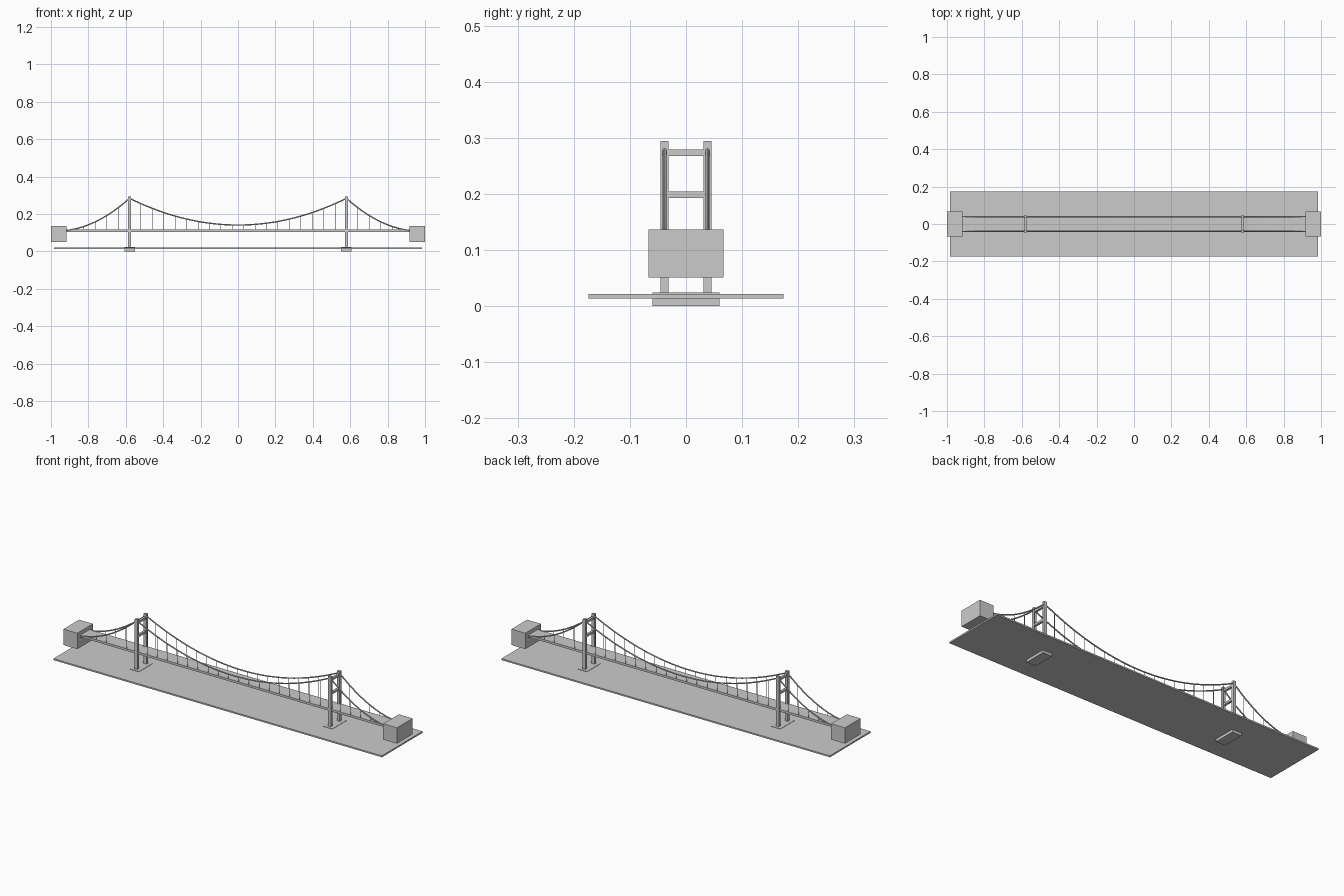
import bpy

if "Cube" in bpy.data.objects:
    bpy.data.objects.remove(bpy.data.objects["Cube"])

TOWER_X, CABLE_Y = 0.58, 0.038
TOP_Z, MID_Z, END_X, END_Z = 0.284, 0.141, 0.925, 0.111
DECK_TOP = 0.117


def box(name, x, y, z):
    """Box from (min, max) ranges."""
    bpy.ops.mesh.primitive_cube_add(
        size=1, location=[(r[0] + r[1]) / 2 for r in (x, y, z)])
    ob = bpy.context.object
    ob.name = name
    ob.scale = [r[1] - r[0] for r in (x, y, z)]
    bpy.ops.object.transform_apply(location=False, rotation=False, scale=True)
    return ob


def tube(name, paths, radius, res):
    """Round tubes along one or more point paths, as a mesh."""
    cu = bpy.data.curves.new(name, 'CURVE')
    cu.dimensions = '3D'
    cu.bevel_depth = radius
    cu.bevel_resolution = res
    cu.use_fill_caps = True
    for pts in paths:
        sp = cu.splines.new('POLY')
        sp.points.add(len(pts) - 1)
        for p, co in zip(sp.points, pts):
            p.co = (*co, 1)
    ob = bpy.data.objects.new(name, cu)
    bpy.context.collection.objects.link(ob)
    bpy.ops.object.select_all(action='DESELECT')
    ob.select_set(True)
    bpy.context.view_layer.objects.active = ob
    bpy.ops.object.convert(target='MESH')
    bpy.ops.object.shade_smooth_by_angle()


def cable_z(x):
    """Height of the cable: parabola mid-span, sagging side spans."""
    x = abs(x)
    if x <= TOWER_X:
        return MID_Z + (TOP_Z - MID_Z) * (x / TOWER_X) ** 2
    t = (x - TOWER_X) / (END_X - TOWER_X)
    return TOP_Z + (END_Z - TOP_Z) * t - 4 * 0.034 * t * (1 - t)


# Water slab and road deck
box("water_plate", (-0.985, 0.985), (-0.174, 0.174), (0.014, 0.022))
box("road_deck", (-0.93, 0.93), (-0.040, 0.040), (0.105, DECK_TOP))

for s, side in ((-1, "left"), (1, "right")):
    # Anchorage block at the end of the bridge
    c = s * 0.9585
    box(side + "_anchorage", (c - 0.0415, c + 0.0415), (-0.067, 0.067), (0.051, 0.137))
    # Tower: footing, two legs, two cross beams
    t = s * TOWER_X
    box(side + "_tower_footing", (t - 0.028, t + 0.028), (-0.060, 0.060), (0, 0.024))
    for y in (-CABLE_Y, CABLE_Y):
        box(side + "_tower_leg", (t - 0.008, t + 0.008), (y - 0.007, y + 0.007), (0.02, 0.294))
    for z in (0.193, 0.268):
        box(side + "_cross_beam", (t - 0.006, t + 0.006), (-0.034, 0.034), (z, z + 0.0115))

# Main cables, sampled so that the tower tops are exact points
xs = [-END_X + (END_X - TOWER_X) * i / 14 for i in range(14)]
xs += [-TOWER_X + 2 * TOWER_X * i / 38 for i in range(39)]
xs += [TOWER_X + (END_X - TOWER_X) * i / 14 for i in range(1, 15)]
tube("main_cables", [[(x, y, cable_z(x)) for x in xs]
                     for y in (-CABLE_Y, CABLE_Y)], 0.0035, 2)

# Vertical hangers in the main span and the side spans
step = 2 * TOWER_X / 19
hx = [-TOWER_X + step * i for i in range(1, 19)]
hx += [s * (TOWER_X + step * i) for s in (-1, 1) for i in range(1, 5)]
tube("hangers", [[(x, y, DECK_TOP - 0.004), (x, y, cable_z(x))]
                 for x in hx for y in (-CABLE_Y, CABLE_Y)], 0.0013, 1)
